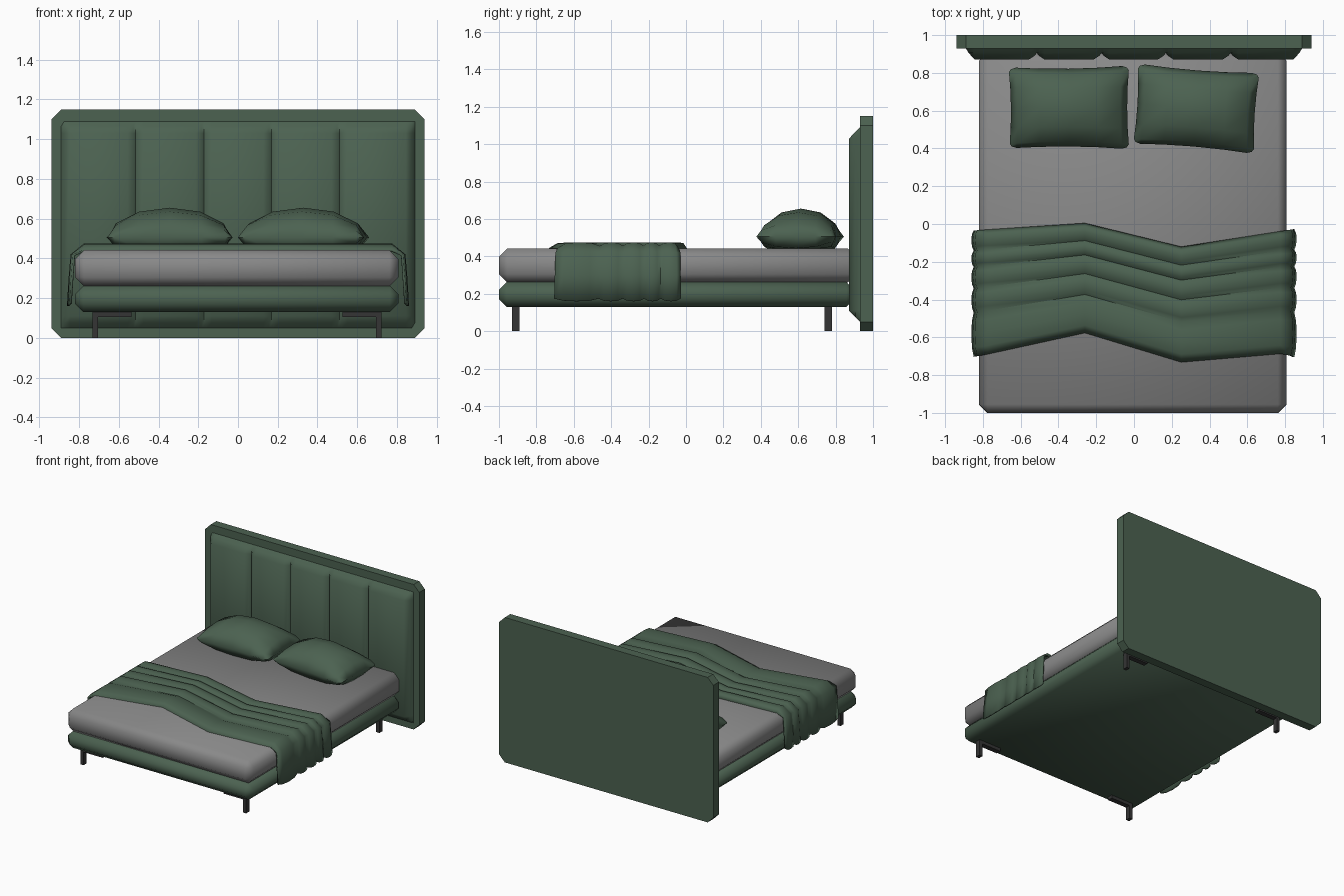
import bpy, bmesh, math

if "Cube" in bpy.data.objects:
    bpy.data.objects.remove(bpy.data.objects["Cube"])


def material(name, col):
    m = bpy.data.materials.new(name)
    m.diffuse_color = (*col, 1)
    m.use_nodes = True
    m.node_tree.nodes["Principled BSDF"].inputs["Base Color"].default_value = m.diffuse_color
    return m


GREEN = material("green fabric", (0.072, 0.122, 0.082))
GREY = material("grey sheet", (0.25, 0.25, 0.25))
DARK = material("dark metal", (0.035, 0.035, 0.035))


def finish(name, bm, mat, angle=None):
    bmesh.ops.recalc_face_normals(bm, faces=bm.faces)
    me = bpy.data.meshes.new(name)
    bm.to_mesh(me)
    bm.free()
    me.materials.append(mat)
    ob = bpy.data.objects.new(name, me)
    bpy.context.collection.objects.link(ob)
    if angle:
        bpy.ops.object.select_all(action='DESELECT')
        bpy.context.view_layer.objects.active = ob
        ob.select_set(True)
        bpy.ops.object.shade_smooth_by_angle(angle=math.radians(angle))
    return ob


def box(name, x, y, z, mat, bevel=0, angle=None):
    bm = bmesh.new()
    bmesh.ops.create_cube(bm, size=1)
    for v in bm.verts:
        v.co = [(r[0] + r[1]) / 2 + c * (r[1] - r[0]) for c, r in zip(v.co, (x, y, z))]
    if bevel:
        bmesh.ops.bevel(bm, geom=bm.edges[:], offset=bevel, segments=1, affect='EDGES')
    return finish(name, bm, mat, angle)


def grid(bm, rows):
    vs = [[bm.verts.new(p) for p in r] for r in rows]
    for a, b in zip(vs, vs[1:]):
        for i in range(len(a) - 1):
            bm.faces.new((a[i], a[i + 1], b[i + 1], b[i]))
    return vs


def lerp(pts, x):
    for (x0, y0), (x1, y1) in zip(pts, pts[1:]):
        if x <= x1:
            return y0 + (y1 - y0) * max(0, (x - x0) / (x1 - x0))
    return pts[-1][1]


# headboard back panel with cut corners
bm = bmesh.new()
W, H, C = 0.94, 1.15, 0.05
outline = [(-W + C, 0), (W - C, 0), (W, C), (W, H - C), (W - C, H), (-W + C, H), (-W, H - C), (-W, C)]
f = bm.faces.new([bm.verts.new((x, 0.93, z)) for x, z in outline])
ext = bmesh.ops.extrude_face_region(bm, geom=[f])
for v in ext["geom"]:
    if isinstance(v, bmesh.types.BMVert):
        v.co.y = 1.0
finish("headboard_panel", bm, GREEN)

# channelled headboard padding: V grooves and sloping rim
prof = [(-0.89, 0.93), (-0.875, 0.905), (-0.845, 0.872)]
for gx in (-0.515, -0.172, 0.168, 0.511):
    prof += [(gx - 0.04, 0.872), (gx - 0.012, 0.89), (gx, 0.905), (gx + 0.012, 0.89), (gx + 0.04, 0.872)]
prof += [(0.845, 0.872), (0.875, 0.905), (0.89, 0.93)]
bm = bmesh.new()
slope = [(0.05, 0.93), (0.075, 0.905), (0.11, 0.872), (1.03, 0.872), (1.065, 0.905), (1.09, 0.93)]
grid(bm, [[(x, max(y, s), z) for x, y in prof] for z, s in slope])
bmesh.ops.holes_fill(bm, edges=[e for e in bm.edges if e.is_boundary], sides=0)
finish("headboard_padding", bm, GREEN, 50)

# base and mattress
box("bed_base", (-0.82, 0.807), (-1, 0.9), (0.13, 0.262), GREEN, 0.042, 60)
box("mattress", (-0.82, 0.807), (-1, 0.91), (0.26, 0.442), GREY, 0.045, 60)

# legs with mounting brackets
for s, side in ((-1, "left"), (1, "right")):
    for y0, end in ((-0.93, "front"), (0.74, "back")):
        cx = -0.005
        leg = sorted((cx + s * 0.70, cx + s * 0.728))
        arm = sorted((cx + s * 0.53, cx + s * 0.728))
        box(f"{end}_{side}_leg", leg, (y0, y0 + 0.04), (0, 0.132), DARK)
        box(f"{end}_{side}_bracket", arm, (y0, y0 + 0.04), (0.104, 0.134), DARK)


# pillows: two domes sharing a pinched rim
def pillow(name, c):
    bm = bmesh.new()
    us = (-1, -0.88, -0.5, 0, 0.5, 0.88, 1)

    def pt(u, v, top):
        pu, pv = u * (1 - 0.035 * (1 - v * v)), v * (1 - 0.06 * (1 - u * u))
        if abs(u) == 1 and abs(v) == 1:
            pu, pv = pu * 0.96, pv * 0.95
        a, b = (pu + 1) / 2, (pv + 1) / 2
        x, y = [(c[0][k] * (1 - a) + c[1][k] * a) * (1 - b) + (c[3][k] * (1 - a) + c[2][k] * a) * b
                for k in (0, 1)]
        f = max(0, (1 - u * u) * (1 - v * v)) ** 0.5
        z = 0.505 + 0.15 * f if top else max(0.441, 0.505 - 0.13 * f)
        return x, y, z
    for top in (True, False):
        grid(bm, [[pt(u, v, top) for u in us] for v in us])
    bmesh.ops.remove_doubles(bm, verts=bm.verts, dist=0.0005)
    finish(name, bm, GREEN, 70)


pillow("left_pillow", [(-0.66, 0.40), (-0.025, 0.395), (-0.025, 0.84), (-0.665, 0.83)])
pillow("right_pillow", [(-0.005, 0.425), (0.635, 0.37), (0.665, 0.80), (0.02, 0.85)])

# folded throw blanket draped over both sides
back = [(-0.86, -0.035), (-0.26, 0.005), (0.25, -0.12), (0.86, -0.025)]
front = [(-0.86, -0.705), (-0.80, -0.695), (-0.26, -0.577), (0.25, -0.732), (0.80, -0.685), (0.86, -0.71)]
half = [(0.848, 0.16), (0.84, 0.30), (0.83, 0.42), (0.775, 0.475)]
across = [(-x, z) for x, z in half] + [(-0.26, 0.475), (0.25, 0.475)] + half[::-1]
creases = [0, 0.16, 0.29, 0.46, 0.65, 1]
rows = [(0, 0)]
for a, b in zip(creases, creases[1:]):
    w = b - a
    rows += [(a + 0.2 * w, 0.8), (a + 0.5 * w, 1), (a + 0.8 * w, 0.75), (b, 0.05)]
bm = bmesh.new()
sheet = []
for t, h in rows:
    low = 0.032 if t in (0, 1) else 0.02
    line = []
    for x, z in across:
        y = lerp(back, x) * (1 - t) + lerp(front, x) * t
        s = math.copysign(1, x)
        if z < 0.45:
            line.append((x + s * 0.013 * h, y, z + (0.015 * (1 - h) if z < 0.2 else 0)))
        else:
            line.append((x, y, z - low * (1 - h)))
    sheet.append(line)
grid(bm, sheet)
throw = finish("throw_blanket", bm, GREEN, 50)
if throw.data.polygons[len(throw.data.polygons) // 2].normal.z < 0:
    throw.data.flip_normals()
mod = throw.modifiers.new("thickness", 'SOLIDIFY')
mod.thickness = 0.012
mod.offset = -1
